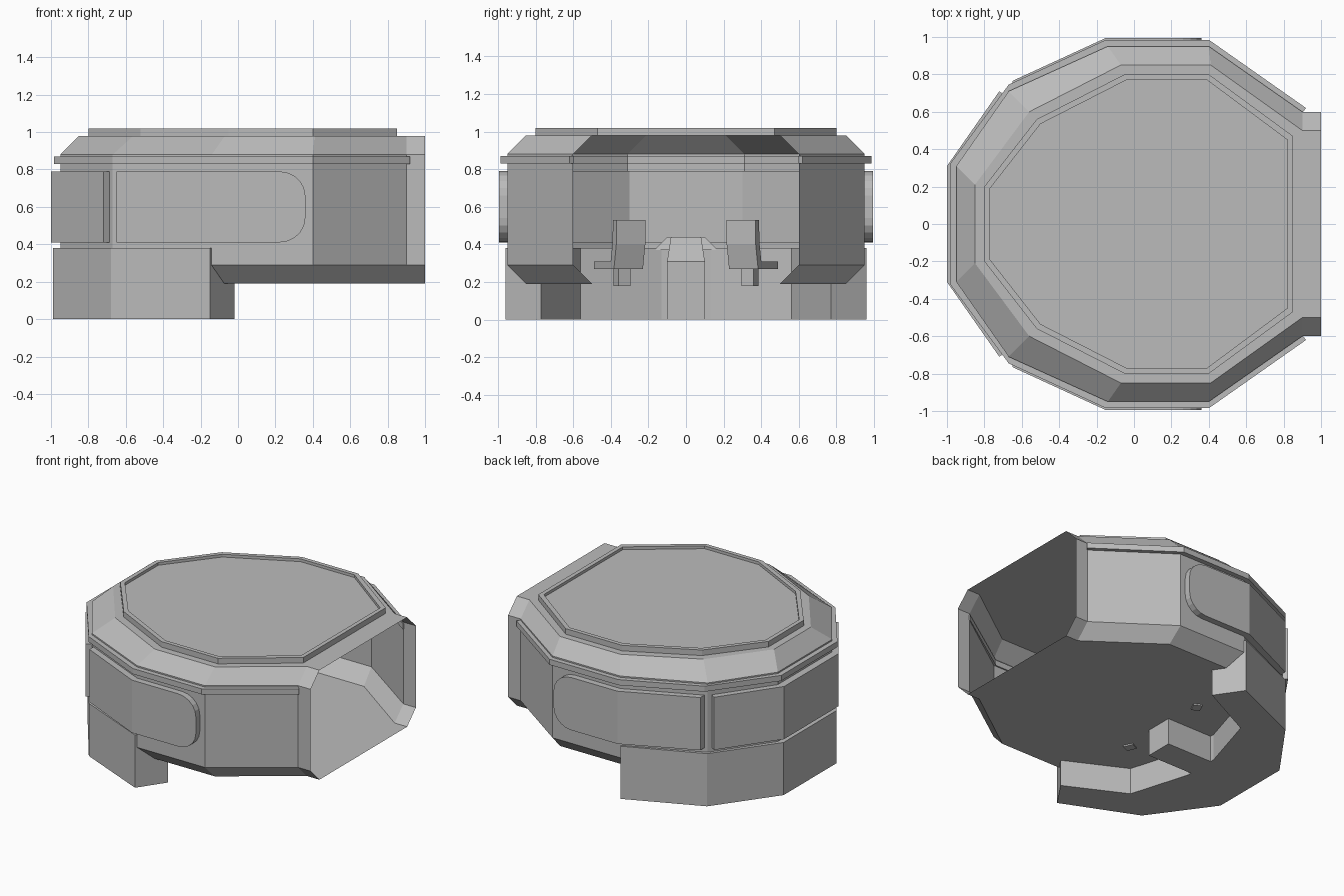
import bpy, bmesh, math
from mathutils import Matrix, Vector

old = bpy.data.objects.get("Cube")
if old:
    bpy.data.objects.remove(old, do_unlink=True)

grey = bpy.data.materials.new("plain_grey")
grey.use_nodes = True
grey.diffuse_color = (0.5, 0.5, 0.5, 1)
grey.node_tree.nodes["Principled BSDF"].inputs["Base Color"].default_value = (0.5, 0.5, 0.5, 1)


def finish(name, bm):
    bmesh.ops.recalc_face_normals(bm, faces=bm.faces)
    mesh = bpy.data.meshes.new(name)
    bm.to_mesh(mesh)
    bm.free()
    mesh.materials.append(grey)
    obj = bpy.data.objects.new(name, mesh)
    bpy.context.collection.objects.link(obj)
    return obj


def mirrored(half):
    """Half outline from +x round to -x, completed across y = 0."""
    return half + [(x, -y) for x, y in reversed(half)]


def loft(name, rings, closed=True):
    """Skin a stack of (outline, z) rings and cap both ends."""
    bm = bmesh.new()
    loops = [[bm.verts.new((x, y, z)) for x, y in pts] for pts, z in rings]
    n = len(loops[0])
    for a, b in zip(loops, loops[1:]):
        for i in range(n if closed else n - 1):
            j = (i + 1) % n
            bm.faces.new((a[i], a[j], b[j], b[i]))
    bm.faces.new(loops[0])
    bm.faces.new(loops[-1])
    return finish(name, bm)


def prism(name, outline, z0, z1):
    return loft(name, [(outline, z0), (outline, z1)])


def rect(x0, x1, y0, y1):
    return [(x0, y0), (x1, y0), (x1, y1), (x0, y1)]


# Faceted hull shell, open at the +x end
wall = mirrored([(1, .6), (.9, .6), (.4, .95), (-.14, .95), (-.67, .71), (-.95, .31)])
inset = mirrored([(1, .5), (.9, .5), (.41, .85), (-.07, .85), (-.56, .6), (-.85, .21)])
loft("hull_shell", [(inset, .19), (wall, .29), (wall, .88), (inset, .98)], closed=False)

# Raised roof plate with a shallow recess
rim = mirrored([(.85, .47), (.4, .8), (-.05, .8), (-.52, .56), (-.8, .2)])
well = mirrored([(.82, .45), (.39, .77), (-.04, .77), (-.5, .535), (-.77, .19)])
loft("roof_plate", [(rim, .98), (rim, 1.02), (well, 1.02), (well, 1.0)])

# Thin rail running round the walls
rail_out = mirrored([(.92, .62), (.4, .985), (-.15, .985), (-.67, .745), (-.985, .32)])
rail_in = mirrored([(.9, .595), (.39, .94), (-.14, .94), (-.66, .7), (-.94, .31)])
prism("side_rail", rail_out + rail_in[::-1], .83, .87)

# Lower base with a footwell cut into its +x side
base = mirrored([(-.57, .13), (-.44, .56), (-.02, .77), (-.15, .96), (-.68, .73), (-.99, .3)])
prism("lower_base", base, 0, .38)

# Centre console and the sloped hump behind it
prism("console_post", rect(-.6, -.21, -.1, .1), 0, .31)
loft("console_top", [(rect(-.6, -.21, -.1, .1), .31), (rect(-.6, -.33, -.08, .08), .44)])
loft("console_hump", [(rect(-.9, -.56, -.17, .17), .37), (rect(-.88, -.58, -.1, .1), .44)])

# Rear wall armour
rear_out = mirrored([(-.72, .71), (-1, .31)])
rear_in = mirrored([(-.68, .68), (-.94, .3)])
prism("rear_armour", rear_out + rear_in[::-1], .41, .79)


# Side armour with a rounded +x end
def side_armour(name, s):
    bm = bmesh.new()
    vert = lambda x, y, z: bm.verts.new((x, s * y, z))
    low, high = vert(-.15, .995, .41), vert(-.15, .995, .79)
    end_low, end_high = vert(-.65, .765, .41), vert(-.65, .765, .79)
    arc = []
    for corner, start in ((.54, -90), (.66, 0)):
        for k in range(6):
            a = math.radians(start + 18 * k)
            arc.append(vert(.22 + .14 * math.cos(a), .995, corner + .13 * math.sin(a)))
    bm.faces.new((end_low, low, high, end_high))
    bm.faces.new([low] + arc + [high])
    grown = bmesh.ops.extrude_face_region(bm, geom=bm.faces[:])
    moved = [v for v in grown["geom"] if isinstance(v, bmesh.types.BMVert)]
    bmesh.ops.translate(bm, verts=moved, vec=(0, -s * .055, 0))
    finish(name, bm)


# Angled seat: pedestal, cushion, backrest and control handle
def seat(side, s):
    place = Matrix.Translation((-.25, s * .34, 0)) @ Matrix.Rotation(-s * math.radians(25), 4, "Z")
    parts = [
        ("pedestal", rect(-.03, .03, -.035, .035), .18, .28),
        ("cushion", rect(-.17, .07, -.085, .085), .27, .31),
        ("handle_arm", rect(-.13, -.11, -s * .12, -s * .04), .43, .45),
        ("handle_grip", rect(-.135, -.105, -s * .13, -s * .115), .39, .49),
    ]
    for part, outline, z0, z1 in parts:
        prism(side + "_seat_" + part, outline, z0, z1).matrix_world = place
    back = loft(side + "_seat_backrest", [
        (rect(.03, .08, -.085, .085), .27),
        (rect(.06, .11, -.085, .085), .4),
        (rect(.07, .11, -.085, .085), .53)])
    back.matrix_world = place


for side, s in (("left", 1), ("right", -1)):
    side_armour(side + "_side_armour", s)
    seat(side, s)
